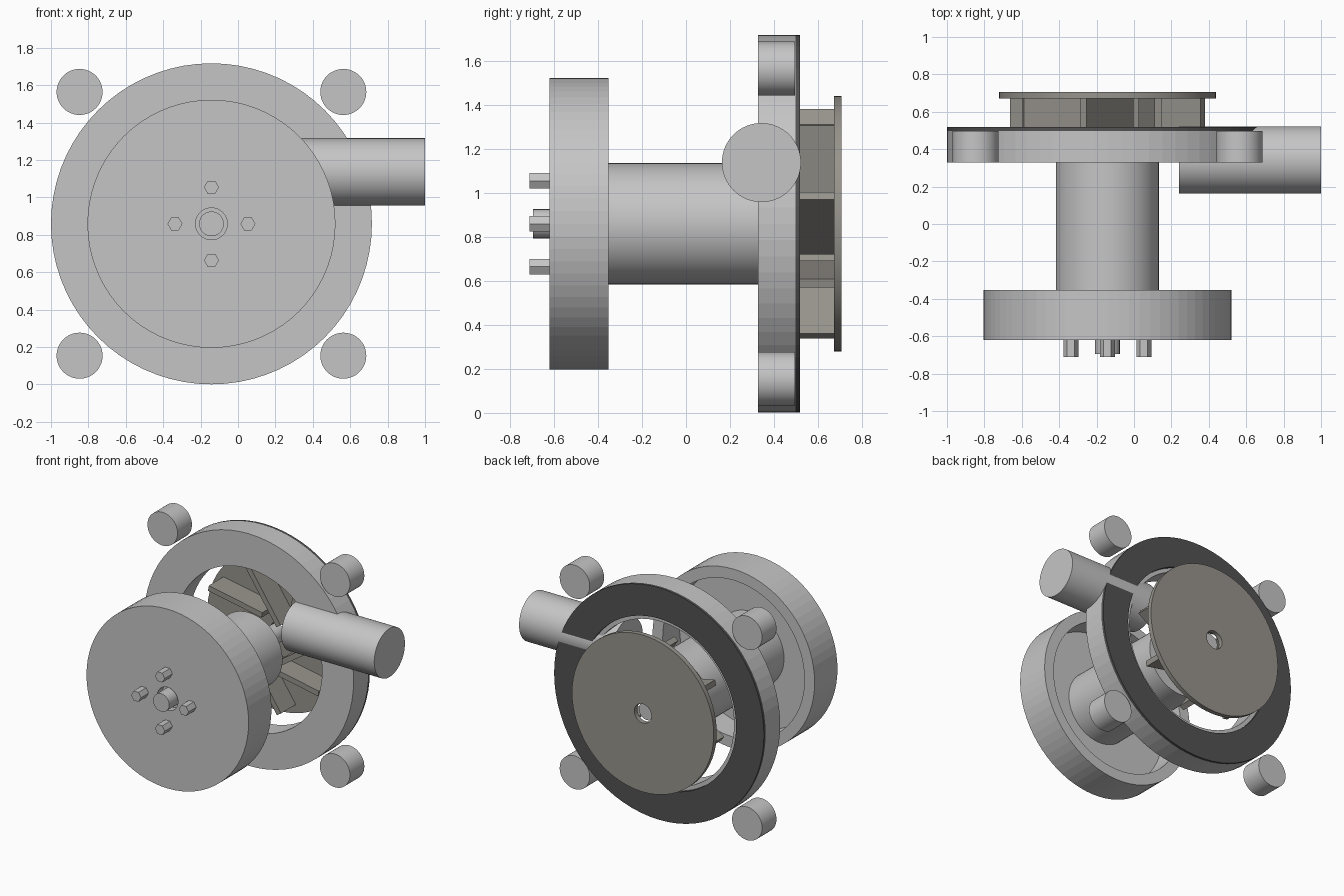
import bpy, bmesh, math
from mathutils import Matrix, Vector

if "Cube" in bpy.data.objects:
    bpy.data.objects.remove(bpy.data.objects["Cube"])

CX, CZ = -0.142, 0.859      # main axis, running along y
AXIS = Vector((CX, 0, CZ))


def material(name, rgb):
    m = bpy.data.materials.new(name)
    m.diffuse_color = (*rgb, 1)
    m.use_nodes = True
    m.node_tree.nodes["Principled BSDF"].inputs["Base Color"].default_value = m.diffuse_color
    return m


GREY = material("light_grey", (0.56, 0.56, 0.56))
TAUPE = material("warm_grey", (0.31, 0.295, 0.265))
DARK = material("dark_rubber", (0.085, 0.085, 0.085))


def finish(name, bm, mat, smooth=True):
    bmesh.ops.remove_doubles(bm, verts=bm.verts, dist=1e-5)
    bmesh.ops.recalc_face_normals(bm, faces=bm.faces)
    me = bpy.data.meshes.new(name)
    bm.to_mesh(me)
    bm.free()
    me.materials.append(mat)
    ob = bpy.data.objects.new(name, me)
    bpy.context.collection.objects.link(ob)
    if smooth:
        bpy.ops.object.select_all(action='DESELECT')
        ob.select_set(True)
        bpy.context.view_layer.objects.active = ob
        bpy.ops.object.shade_smooth_by_angle(angle=math.radians(30))
    return ob


def lathe(name, profile, mat, segs=64, smooth=True):
    """Spin a closed (radius, y) profile around the main axis."""
    bm = bmesh.new()
    vs = [bm.verts.new((CX + r, y, CZ)) for r, y in profile]
    es = [bm.edges.new((vs[i], vs[(i + 1) % len(vs)])) for i in range(len(vs))]
    bmesh.ops.spin(bm, geom=vs + es, cent=AXIS, axis=(0, 1, 0),
                   angle=math.tau, steps=segs, use_merge=True)
    return finish(name, bm, mat, smooth)


def cylinder(name, a, b, r, mat, segs=64, smooth=True):
    a, b = Vector(a), Vector(b)
    d = b - a
    rot = d.to_track_quat('Z', 'Y').to_matrix().to_4x4()
    bm = bmesh.new()
    bmesh.ops.create_cone(bm, cap_ends=True, segments=segs, radius1=r, radius2=r,
                          depth=d.length, matrix=Matrix.Translation((a + b) / 2) @ rot)
    return finish(name, bm, mat, smooth)


def ring(name, r_in, r_out, y0, y1, mat, smooth=True):
    return lathe(name, [(r_in, y0), (r_out, y0), (r_out, y1), (r_in, y1)], mat, 72, smooth)


# Front cup: pierced front wall with a rim open toward the back
lathe("front_cup", [(0.085, -0.62), (0.663, -0.62), (0.663, -0.353),
                    (0.58, -0.353), (0.58, -0.55), (0.085, -0.55)], GREY, 72, False)

# Bearing housing and the rod through it
cylinder("bearing_housing", (CX, -0.56, CZ), (CX, 0.33, CZ), 0.275, GREY)
cylinder("drive_rod", (CX, -0.695, CZ), (CX, 0.66, CZ), 0.066, GREY, 48)

# Four hexagonal bolts around the rod
for i in range(4):
    a = i * math.pi / 2
    x, z = CX + 0.195 * math.cos(a), CZ + 0.195 * math.sin(a)
    bm = bmesh.new()
    loop = [bm.verts.new((x + 0.04 * math.cos(k * math.pi / 3), -0.71,
                          z + 0.04 * math.sin(k * math.pi / 3))) for k in range(6)]
    f = bm.faces.new(loop)
    ext = bmesh.ops.extrude_face_region(bm, geom=[f], use_keep_orig=True)
    moved = [g for g in ext["geom"] if isinstance(g, bmesh.types.BMVert)]
    bmesh.ops.translate(bm, verts=moved, vec=(0, 0.1, 0))
    finish(f"hex_bolt_{i + 1}", bm, GREY, False)

# Casing ring, gasket on its back, and outlet pipe
ring("casing_ring", 0.60, 0.858, 0.328, 0.498, GREY, False)
ring("gasket", 0.63, 0.858, 0.498, 0.518, DARK, False)
cylinder("outlet_pipe", (0.24, 0.3425, 1.137), (1.0, 0.3425, 1.137), 0.1795, GREY)

# Four mounting posts at the corners
for sx in (-1, 1):
    for sz in (-1, 1):
        x, z = CX + sx * 0.705, CZ + sz * 0.705
        cylinder(f"mounting_post_{'left' if sx < 0 else 'right'}_{'low' if sz < 0 else 'top'}",
                 (x, 0.328, z), (x, 0.496, z), 0.123, GREY, 48)

# Impeller: back disc with eight straight swept blades
ring("impeller_disc", 0.07, 0.58, 0.672, 0.707, TAUPE)
LENGTH, THICK, SWEEP = 0.445, 0.04, math.radians(10.8)
inward = Vector((-math.cos(SWEEP), 0, math.sin(SWEEP)))
centre = Vector((0.45, 0.587, -0.27)) + inward * LENGTH / 2
bm = bmesh.new()
for i in range(8):
    m = (Matrix.Translation(AXIS) @ Matrix.Rotation(i * math.pi / 4, 4, 'Y')
         @ Matrix.Translation(centre) @ Matrix.Rotation(SWEEP, 4, 'Y')
         @ Matrix.Diagonal((LENGTH, 0.174, THICK, 1)))
    bmesh.ops.create_cube(bm, size=1, matrix=m)
finish("impeller_blades", bm, TAUPE, False)
